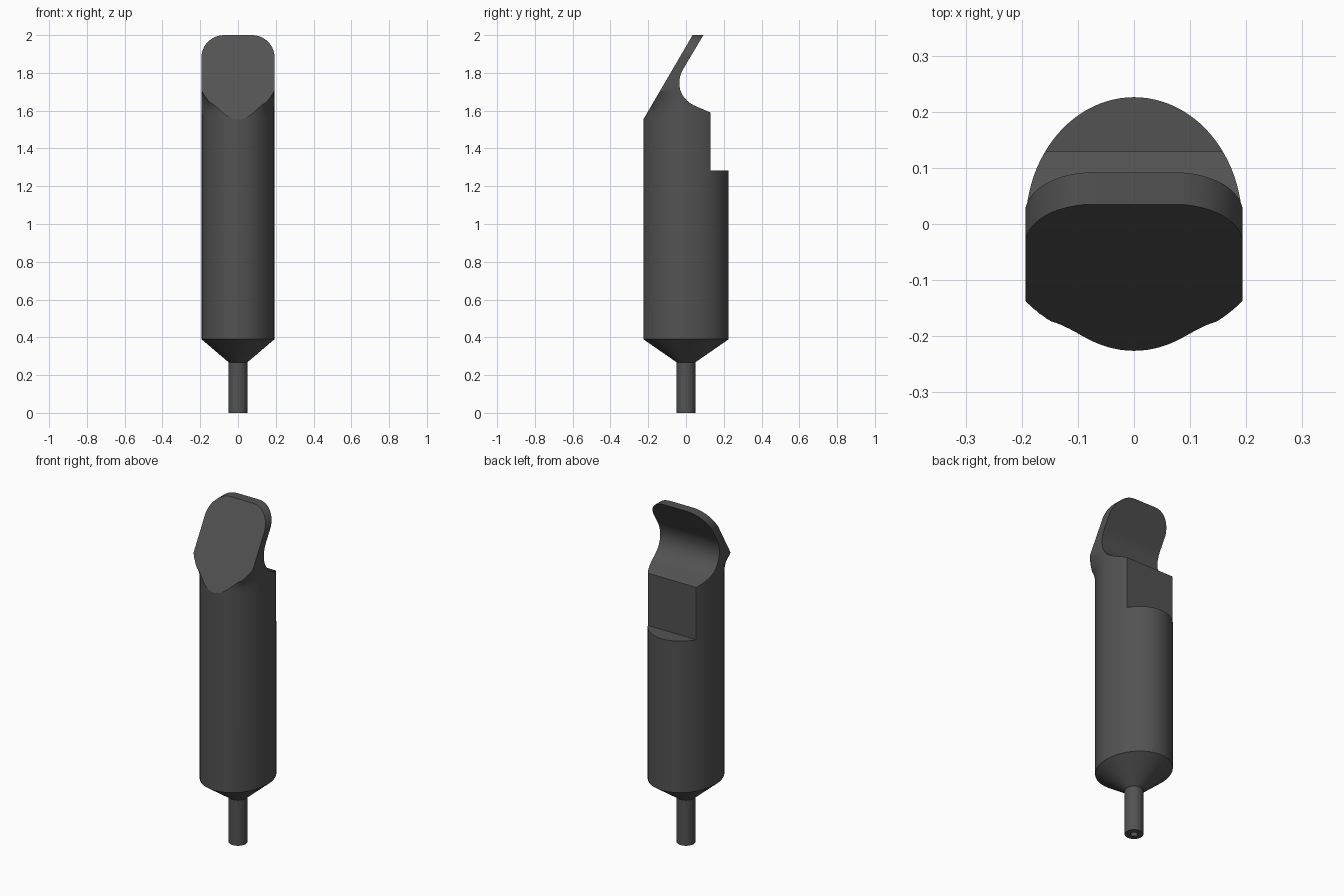
import bpy, bmesh, math
from mathutils import Vector, geometry

if "Cube" in bpy.data.objects:
    bpy.data.objects.remove(bpy.data.objects["Cube"])

A, B, SEG = 0.193, 0.226, 96   # body half width, half depth, sides

mat = bpy.data.materials.new("dark grey")
mat.diffuse_color = (0.085, 0.085, 0.085, 1)
mat.use_nodes = True
mat.node_tree.nodes["Principled BSDF"].inputs["Base Color"].default_value = mat.diffuse_color


def finish(name, bm):
    bmesh.ops.recalc_face_normals(bm, faces=bm.faces)
    me = bpy.data.meshes.new(name)
    bm.to_mesh(me)
    bm.free()
    ob = bpy.data.objects.new(name, me)
    bpy.context.collection.objects.link(ob)
    me.materials.append(mat)
    return ob


def loft(name, rings):
    """Skin closed rings of points and cap both ends."""
    bm = bmesh.new()
    loops = [[bm.verts.new(p) for p in r] for r in rings]
    for lo, hi in zip(loops, loops[1:]):
        n = len(lo)
        for i in range(n):
            j = (i + 1) % n
            bm.faces.new((lo[i], lo[j], hi[j], hi[i]))
    bm.faces.new(loops[0][::-1])
    bm.faces.new(loops[-1])
    return finish(name, bm)


def ellipse(a, b, z, k_front=0.0, k_back=0.0):
    """Ellipse ring; k blends the front and back halves towards a rectangle."""
    ring = []
    for i in range(SEG):
        t = 2 * math.pi * i / SEG
        c, s = math.cos(t), math.sin(t)
        k = k_front if s < 0 else k_back
        f = 1 + k * (1 / max(abs(c), abs(s)) - 1)
        ring.append((a * c * f, b * s * f, z))
    return ring


def ramp(z, z0, z1):
    return min(1, max(0, (z - z0) / (z1 - z0))) ** 3


def shade(ob):
    bpy.ops.object.select_all(action='DESELECT')
    bpy.context.view_layer.objects.active = ob
    ob.select_set(True)
    bpy.ops.object.shade_smooth_by_angle(angle=math.radians(22))


# body blank: cone, oval barrel, flare into the rectangular paddle
rings = [ellipse(0.05, 0.05, 0.268), ellipse(A, B, 0.39), ellipse(A, B, 1.555)]
for i in range(1, 19):
    z = 1.555 + 0.27 * i / 18
    rings.append(ellipse(A, B, z, ramp(z, 1.555, 1.705), ramp(z, 1.68, 1.82)))
rings.append(ellipse(A, B, 2.05, 1, 1))
body = loft("handle_body", rings)

# side outline: sloped front, concave back, shelf and rear notch
neck = geometry.interpolate_bezier(Vector((-0.015, 1.82)), Vector((-0.06, 1.74)),
                                   Vector((-0.03, 1.655)), Vector((0.06, 1.62)), 14)
side = [(-0.4, 0.1), (-0.4, 1.2555), (0.035, 2.0), (0.092, 2.0)]
side += [(p.x, p.y) for p in neck]
side += [(0.13, 1.59), (0.13, 1.282), (0.4, 1.282), (0.4, 0.1)]
side_cutter = loft("side_outline_cutter", [[(x, y, z) for y, z in side] for x in (-0.3, 0.3)])

# front outline: rounded top corners
R = 0.12
arc = [(0.194 - R + R * math.cos(t), 2.0 - R + R * math.sin(t))
       for t in (math.pi / 2 * i / 12 for i in range(13))]
front = [(0.3, 0.1), (0.3, 1.7), (0.194, 1.7)] + arc
front += [(-x, z) for x, z in reversed(front)]
front_cutter = loft("front_outline_cutter", [[(x, y, z) for x, z in front] for y in (-0.5, 0.5)])

for cutter in (side_cutter, front_cutter):
    cutter.hide_render = True
    bpy.context.view_layer.objects.active = body
    mod = body.modifiers.new("trim", 'BOOLEAN')
    mod.operation = 'INTERSECT'
    mod.solver = 'EXACT'
    mod.object = cutter
    bpy.ops.object.modifier_apply(modifier=mod.name)
    bpy.data.objects.remove(cutter)
shade(body)

# stem with a small recess in its lower end
stem = loft("stem", [ellipse(r, r, z) for r, z in
                     ((0.02, 0.06), (0.02, 0.0), (0.05, 0.0), (0.05, 0.272))])
shade(stem)
